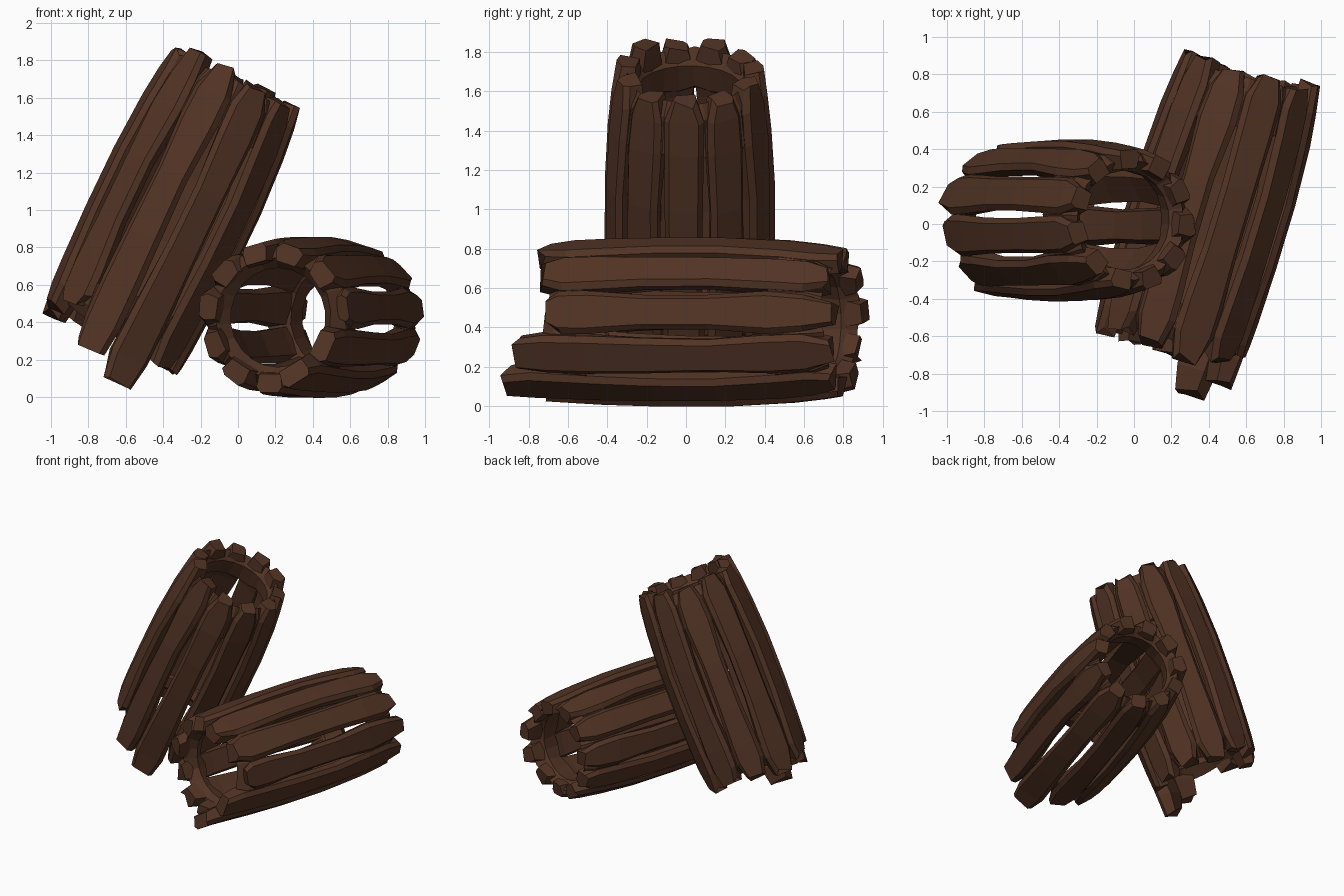
import bpy, bmesh, random
from math import sin, cos, pi, radians
from mathutils import Matrix, Vector

if "Cube" in bpy.data.objects:
    bpy.data.objects.remove(bpy.data.objects["Cube"])

random.seed(4)
N = 11
STEP = 2 * pi / N

wood = bpy.data.materials.new("dark_wood")
wood.diffuse_color = (0.085, 0.034, 0.018, 1)
wood.use_nodes = True
wood.node_tree.nodes["Principled BSDF"].inputs["Base Color"].default_value = wood.diffuse_color


def radius(s):
    # bulging barrel profile along the axis, lower end a little wider
    return 0.43 - (0.052 if s > 0 else 0.025) * (s / 0.75) ** 2


def polar(r, a, s):
    return Vector((r * cos(a), r * sin(a), s))


def loft(bm, rings, closed=False):
    # skin a list of rings into a solid
    rows = [[bm.verts.new(p) for p in ring] for ring in rings]
    n = len(rows[0])
    pairs = list(zip(rows, rows[1:])) + ([(rows[-1], rows[0])] if closed else [])
    for a, b in pairs:
        for i in range(n):
            j = (i + 1) % n
            bm.faces.new((a[i], a[j], b[j], b[i]))
    if not closed:
        bm.faces.new(rows[0][::-1])
        bm.faces.new(rows[-1])


def finish(bm, name):
    bmesh.ops.recalc_face_normals(bm, faces=bm.faces)
    me = bpy.data.meshes.new(name)
    bm.to_mesh(me)
    bm.free()
    me.materials.append(wood)
    return me


def stave_ring(s, a, w, t, jit=0.0):
    # chamfered plank cross-section, half width w, thickness t
    r = radius(max(-0.8, min(0.8, s)))
    rim_r = Vector((cos(a), sin(a), 0))
    tan = Vector((-sin(a), cos(a), 0))
    pts = [(-w, -0.03), (-w * 0.75, 0), (w * 0.75, 0), (w, -0.03),
           (w * 0.8, -t), (-w * 0.8, -t)]
    return [rim_r * (r + y) + tan * x +
            Vector((0, 0, s + random.uniform(-jit, jit))) for x, y in pts]


# staves: lower end positions vary, neighbouring planks are left long
low = [-0.97, -0.80, -0.8, -0.76, -0.79, -0.75, -0.78, -0.8, -0.76, -0.69, -0.87]
bm = bmesh.new()
for k in range(N):
    a = k * STEP
    top = random.uniform(0.74, 0.8)
    rings = [stave_ring(low[k], a, 0.085 if low[k] < -0.85 else 0.07, 0.10, 0.025)]
    for s, w, t in ((min(-0.64, low[k] + 0.14), 0.108, 0.12), (-0.5, 0.108, 0.10),
                    (-0.2, 0.094, 0.08), (0.15, 0.092, 0.08),
                    (0.46, 0.105, 0.10), (0.64, 0.098, 0.12)):
        rings.append(stave_ring(s, a, w + random.uniform(-0.006, 0.006), t, 0.012))
    rings.append(stave_ring(top, a, 0.06, 0.10, 0.02))
    loft(bm, rings)
staves = finish(bm, "staves")


# rims: faceted hoops that tie the stave ends together, nearly flush outside
def make_rim(sign, start, name):
    bm = bmesh.new()
    rings = []
    for k in range(2 * N):
        a = k * STEP / 2
        # inside the stave on even steps, filling the gap on odd ones
        grow = -0.03 if k % 2 == 0 else 0.0
        o1 = radius(sign * start) - 0.012 + grow
        o2 = radius(sign * 0.66) - 0.02 + grow
        j = random.uniform(-0.02, 0.02)
        rings.append([polar(r, a, sign * s) for r, s in
                      ((o1, start + j), (o2, 0.66 + j), (0.32, 0.73 + j),
                       (0.265, 0.66), (0.29, start + 0.06 + j))])
    loft(bm, rings, closed=True)
    return finish(bm, name)


parts = [("staves", staves), ("upper_rim", make_rim(1, 0.46, "upper_rim")),
         ("lower_rim", make_rim(-1, 0.53, "lower_rim"))]


def place(prefix, centre, x_axis, z_axis, roll):
    z = Vector(z_axis).normalized()
    x = Vector(x_axis).normalized()
    y = z.cross(x)
    m = Matrix((x, y, z)).transposed().to_4x4()
    m = Matrix.Translation(centre) @ m @ Matrix.Rotation(radians(roll), 4, 'Z')
    for name, me in parts:
        ob = bpy.data.objects.new(prefix + "_" + name, me)
        bpy.context.collection.objects.link(ob)
        ob.matrix_world = m


# one barrel lying on the ground, one leaning against it
place("lying_barrel", (0.405, 0.08, 0.425), (0.957, -0.29, 0), (0.29, 0.957, 0), 58)
place("leaning_barrel", (-0.335, 0.02, 1.02), (0.9, 0, -0.43), (0.43, 0, 0.9), -70)
